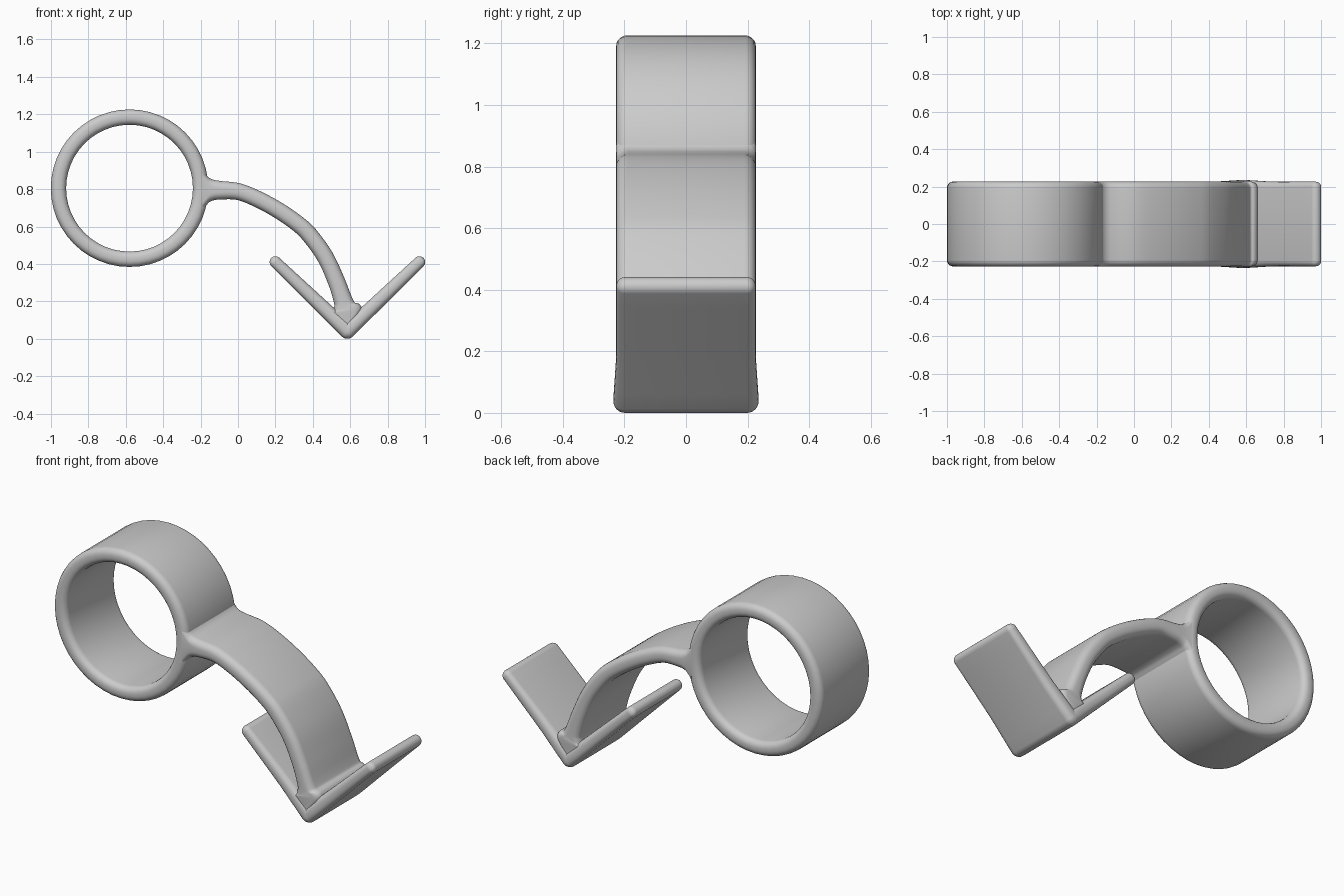
import bpy, bmesh, math
from mathutils import Vector

cube = bpy.data.objects.get("Cube")
if cube:
    bpy.data.objects.remove(cube, do_unlink=True)

grey = bpy.data.materials.new("plain grey")
grey.use_nodes = True
colour = (0.6, 0.6, 0.6, 1)
grey.diffuse_color = colour
grey.node_tree.nodes["Principled BSDF"].inputs["Base Color"].default_value = colour

WIDTH = 0.227   # half depth of the band


def section(half, width):
    """Rounded rectangle as (across thickness, along y) pairs."""
    r = min(0.85 * half, 0.038)
    pts = []
    for corner, (sx, sy) in enumerate(((1, 1), (-1, 1), (-1, -1), (1, -1))):
        for i in range(6):
            a = math.pi / 2 * (corner + i / 5)
            pts.append((sx * (half - r) + r * math.cos(a),
                        sy * (width - r) + r * math.sin(a)))
    return pts


def band(name, path, closed=False):
    """Sweep the section along a path of (x, z, half thickness, half width)."""
    bm = bmesh.new()
    n = len(path)
    loops = []
    for i, (x, z, half, width) in enumerate(path):
        a = path[(i - 1) % n if closed else max(i - 1, 0)]
        b = path[(i + 1) % n if closed else min(i + 1, n - 1)]
        t = Vector((b[0] - a[0], b[1] - a[1])).normalized()
        loops.append([bm.verts.new((x - t.y * u, v, z + t.x * u))
                      for u, v in section(half, width)])
    for i in range(n if closed else n - 1):
        p, q = loops[i], loops[(i + 1) % n]
        for j in range(len(p)):
            k = (j + 1) % len(p)
            bm.faces.new((p[j], p[k], q[k], q[j]))
    if not closed:
        bm.faces.new(loops[0])
        bm.faces.new(loops[-1])
    bmesh.ops.recalc_face_normals(bm, faces=bm.faces)
    mesh = bpy.data.meshes.new(name)
    bm.to_mesh(mesh)
    bm.free()
    mesh.materials.append(grey)
    ob = bpy.data.objects.new(name, mesh)
    bpy.context.collection.objects.link(ob)
    bpy.ops.object.select_all(action="DESELECT")
    ob.select_set(True)
    bpy.context.view_layer.objects.active = ob
    bpy.ops.object.shade_smooth_by_angle(angle=math.radians(40))
    return ob


def smooth_path(pts, steps=6):
    """Catmull-Rom curve through the points."""
    pts = [Vector(p) for p in pts]
    ext = [2 * pts[0] - pts[1]] + pts + [2 * pts[-1] - pts[-2]]
    out = []
    for p0, p1, p2, p3 in zip(ext, ext[1:], ext[2:], ext[3:]):
        for s in range(steps):
            t = s / steps
            out.append(0.5 * (2 * p1 + (p2 - p0) * t
                              + (2 * p0 - 5 * p1 + 4 * p2 - p3) * t ** 2
                              + (3 * p1 - p0 - 3 * p2 + p3) * t ** 3))
    return out + [pts[-1]]


# Ring
ring = []
for i in range(48):
    a = math.tau * i / 48
    ring.append((-0.58 + 0.38 * math.cos(a), 0.805 + 0.38 * math.sin(a), 0.041, WIDTH))
band("ring", ring, closed=True)

# Curved stem, flared where it meets the ring and the arrow head
stem = [(-0.19, 0.795, 0.11), (-0.17, 0.795, 0.082), (-0.145, 0.795, 0.06),
        (-0.1, 0.794, 0.05), (0, 0.787, 0.045), (0.1, 0.749, 0.044),
        (0.21, 0.69, 0.044), (0.31, 0.622, 0.044), (0.38, 0.558, 0.045),
        (0.465, 0.44, 0.045), (0.525, 0.31, 0.046), (0.56, 0.21, 0.05),
        (0.57, 0.175, 0.06), (0.578, 0.145, 0.085), (0.583, 0.07, 0.03)]
band("stem", [(*p, WIDTH) for p in smooth_path(stem)])


# Arrow head barbs: tapered plates with rounded ends
def barb(name, side):
    tip, end = Vector((0.585, 0.042)), Vector((0.585 + side * 0.385, 0.41))
    r0, r1 = 0.042, 0.031
    w0, w1 = 0.236, 0.226
    along = (end - tip).normalized()
    angles = [math.radians(a) for a in (5, 20, 35, 50, 65, 80)]
    path = []
    for a in angles:
        p = tip - along * r0 * math.cos(a)
        path.append((*p, r0 * math.sin(a), w0 - r0 * (1 - math.sin(a))))
    for i in range(9):
        f = i / 8
        path.append((*tip.lerp(end, f), r0 + (r1 - r0) * f,
                     w0 + (w1 - w0) * min(1, 2.5 * f)))
    for a in reversed(angles):
        p = end + along * r1 * math.cos(a)
        path.append((*p, r1 * math.sin(a), w1 - r1 * (1 - math.sin(a))))
    band(name, path)


barb("left_barb", 1)
barb("right_barb", -1)
